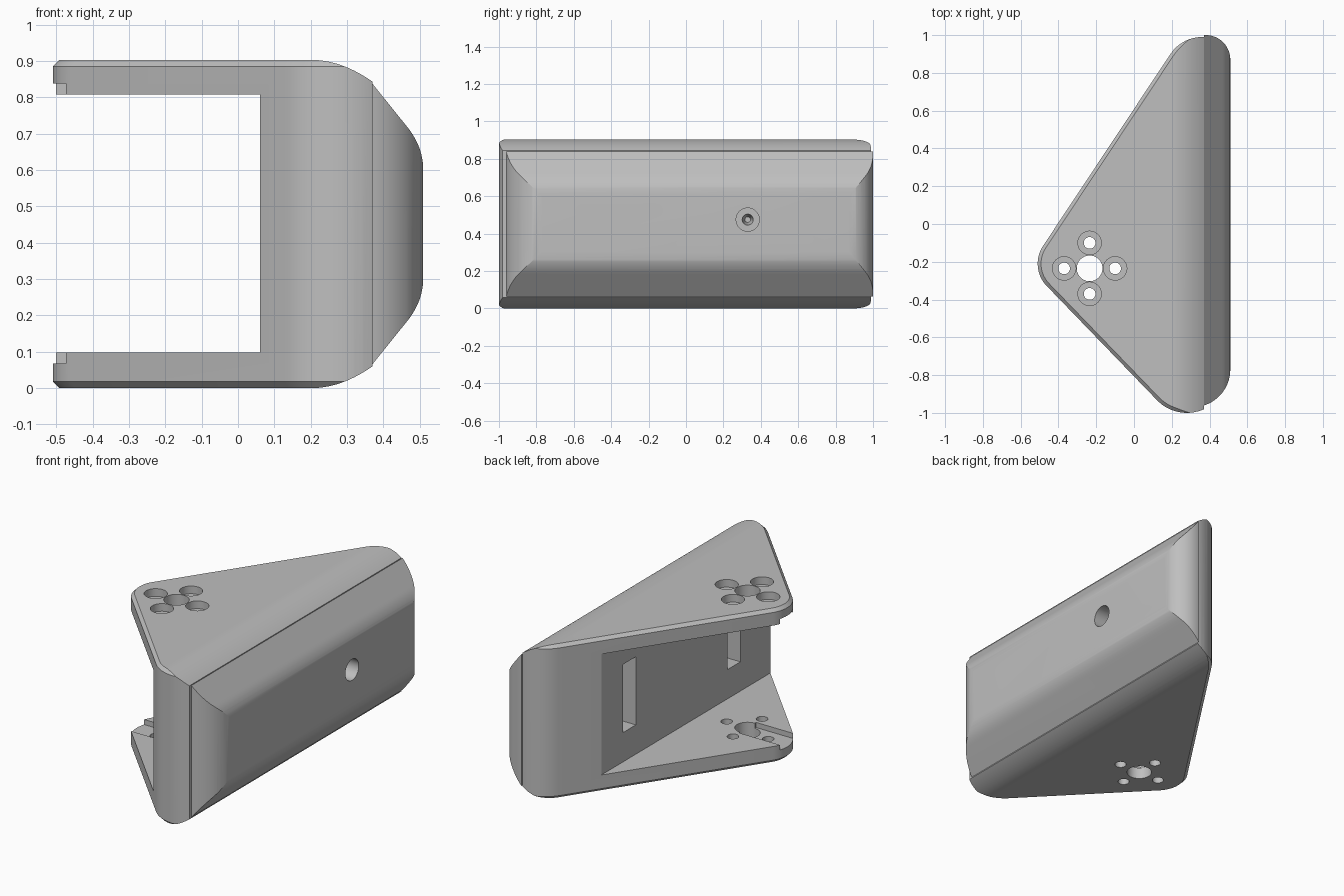
import bpy, bmesh, math
from mathutils import Vector, Matrix

cube = bpy.data.objects.get("Cube")
if cube:
    bpy.data.objects.remove(cube, do_unlink=True)

HEIGHT = 0.903
MID = HEIGHT / 2
SPLIT = 0.37          # plane between body and cover
CHAMFER = 0.018
HUB = (-0.235, -0.235)

grey = bpy.data.materials.new("plain grey")
grey.use_nodes = True
grey.diffuse_color = (0.52, 0.52, 0.52, 1)
grey.node_tree.nodes["Principled BSDF"].inputs["Base Color"].default_value = grey.diffuse_color


def make_object(name, bm):
    bmesh.ops.recalc_face_normals(bm, faces=bm.faces)
    mesh = bpy.data.meshes.new(name)
    bm.to_mesh(mesh)
    bm.free()
    mesh.materials.append(grey)
    obj = bpy.data.objects.new(name, mesh)
    bpy.context.collection.objects.link(obj)
    return obj


def loft(name, rings):
    """Solid through rings of equal point count, capped at both ends."""
    bm = bmesh.new()
    loops = [[bm.verts.new(p) for p in ring] for ring in rings]
    n = len(loops[0])
    for a, b in zip(loops, loops[1:]):
        for i in range(n):
            j = (i + 1) % n
            bm.faces.new((a[i], a[j], b[j], b[i]))
    bm.faces.new(loops[0])
    bm.faces.new(loops[-1])
    return make_object(name, bm)


def box(lo, hi):
    corners = [(lo[0], lo[1]), (hi[0], lo[1]), (hi[0], hi[1]), (lo[0], hi[1])]
    return loft("box_cutter", [[(x, y, z) for x, y in corners] for z in (lo[2], hi[2])])


def cylinder(start, end, radius, tip=None):
    a, b = Vector(start), Vector(end)
    bm = bmesh.new()
    bmesh.ops.create_cone(bm, cap_ends=True, segments=40, radius1=radius,
                          radius2=radius if tip is None else tip, depth=(b - a).length)
    turn = (b - a).to_track_quat('Z', 'Y').to_matrix().to_4x4()
    bm.transform(Matrix.Translation((a + b) / 2) @ turn)
    return make_object("round_cutter", bm)


def boolean(obj, cutter, operation='DIFFERENCE', keep=False):
    mod = obj.modifiers.new("cut", 'BOOLEAN')
    mod.operation, mod.solver, mod.object = operation, 'EXACT', cutter
    bpy.context.view_layer.objects.active = obj
    bpy.ops.object.modifier_apply(modifier=mod.name)
    if not keep:
        bpy.data.objects.remove(cutter, do_unlink=True)


def arcs(corners, shrink=0.0):
    """Rounded outline from corners given as centre, radius, start and end angle."""
    points = []
    for cx, cy, r, a0, a1 in corners:
        for i in range(21):
            a = math.radians(a0 + (a1 - a0) * i / 20)
            points.append((cx + (r - shrink) * math.cos(a), cy + (r - shrink) * math.sin(a)))
    return points


def side_profile(name, upper):
    """Solid along y from the upper half of a side profile, mirrored to the lower half."""
    outline = upper + [(x, HEIGHT - z) for x, z in reversed(upper)]
    return loft(name, [[(x, y, z) for x, z in outline] for y in (-1.2, 1.2)])


# Body: rounded triangular block with chamfered rims
body_corners = [(-0.34, -0.21, 0.17, 146.5, 226),
                (0.28, -0.78, 0.22, 226, 360),
                (0.36, 0.79, 0.20, 0, 146.5)]
levels = [(0, CHAMFER), (CHAMFER, 0), (HEIGHT - CHAMFER, 0), (HEIGHT, CHAMFER)]
body = loft("bracket_body", [[(x, y, z) for x, y in arcs(body_corners, s)] for z, s in levels])

# Curved shoulder toward the cover
shoulder = [(-0.7, HEIGHT + 0.1), (0.1, HEIGHT + 0.1), (0.1, HEIGHT + 0.001)]
shoulder += [(0.2 + 0.17 * i / 14, HEIGHT + 0.0005 - 0.06 * (i / 14) ** 2) for i in range(15)]
boolean(body, side_profile("shoulder_cutter", shoulder), 'INTERSECT')

# Opening between the two plates
boolean(body, box((-0.8, -1.3, 0.098), (0.06, 1.3, 0.808)))

# Slots in the inner wall
for y in (0.44, -0.53):
    boolean(body, box((0, y - 0.06, 0.27), (0.22, y + 0.06, 0.67)))

# Shallow channels from the hub to the tip on both inner faces
for lo, hi in ((0.068, 0.15), (0.76, 0.838)):
    boolean(body, box((-0.8, HUB[1] - 0.08, lo), (HUB[0], HUB[1] + 0.08, hi)))
    boolean(body, cylinder((*HUB, lo), (*HUB, hi), 0.08))

# Hub hole and four counterbored holes through both plates
boolean(body, cylinder((*HUB, -0.1), (*HUB, 1), 0.068))
for dx, dy in ((1, 0), (-1, 0), (0, 1), (0, -1)):
    x, y = HUB[0] + 0.135 * dx, HUB[1] + 0.135 * dy
    boolean(body, cylinder((x, y, -0.1), (x, y, 1), 0.031))
    boolean(body, cylinder((x, y, -0.1), (x, y, 0.045), 0.062))
    boolean(body, cylinder((x, y, HEIGHT - 0.045), (x, y, 1), 0.062))

# Deep screw holes in the top corners
for y in (0.65, -0.76):
    boolean(body, cylinder((0.135, y, 1), (0.135, y, 0.6), 0.062))
    boolean(body, cylinder((0.135, y, 0.65), (0.135, y, 0.4), 0.033, 0.015))

# Cover: sloped bumper with rounded ends
cover_corners = [(0.38, 0.87, 0.13, 0, 120), (0.31, -0.77, 0.20, 250, 360)]
cover = loft("side_cover", [[(x, y, z) for x, y in arcs(cover_corners)] for z in (-0.1, 1)])
bevel = [(SPLIT, 0.838), (0.465, 0.72)]
for i in range(1, 13):                # smooth turn from slope to flat front
    t = i / 12
    bevel.append(((1 - t) ** 2 * 0.465 + 2 * t * (1 - t) * 0.51 + t * t * 0.51,
                  (1 - t) ** 2 * 0.72 + 2 * t * (1 - t) * 0.665 + t * t * 0.60))
boolean(cover, side_profile("bevel_cutter", bevel), 'INTERSECT')

# Screw holes through the cover into the body
for y in (-0.44, 0.33):
    hole = cylinder((0.7, y, 0.475), (0.32, y, 0.475), 0.062)
    boolean(cover, hole, keep=True)
    boolean(body, hole)
    boolean(body, cylinder((0.35, y, 0.475), (0.24, y, 0.475), 0.035, 0.015))

# Smooth curves with crisp edges
for obj in (body, cover):
    bpy.ops.object.select_all(action='DESELECT')
    obj.select_set(True)
    bpy.context.view_layer.objects.active = obj
    bpy.ops.object.shade_smooth_by_angle(angle=math.radians(20))
